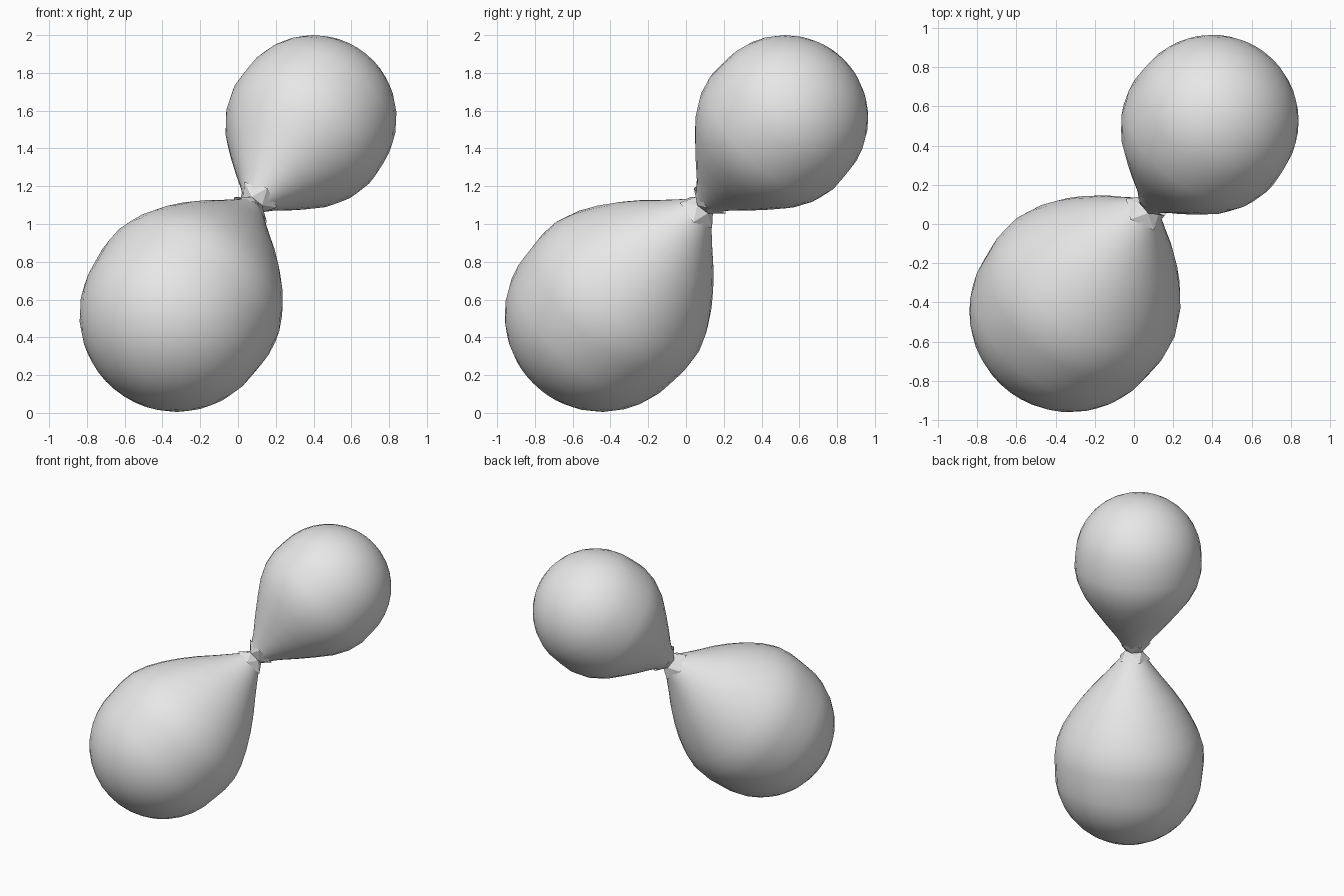
import bpy, bmesh, math
from mathutils import Vector

if "Cube" in bpy.data.objects:
    bpy.data.objects.remove(bpy.data.objects["Cube"])

# One plain grey for everything
grey = bpy.data.materials.new("plain grey")
grey.diffuse_color = (0.8, 0.8, 0.8, 1)
grey.use_nodes = True
grey.node_tree.nodes["Principled BSDF"].inputs["Base Color"].default_value = grey.diffuse_color

# Axis running through both blobs
LOW = Vector((-0.325, -0.445, 0.52))
HIGH = Vector((0.40, 0.525, 1.56))
AXIS = (HIGH - LOW).normalized()


def revolve(name, origin, direction, rings, sides, twist=0.0, pole=False):
    """Sweep (distance, radius) rings around a line; optionally close the start."""
    rot = direction.to_track_quat('Z', 'Y')
    bm = bmesh.new()
    loops = []
    for k, (t, r) in enumerate(rings):
        loop = []
        for i in range(sides):
            a = math.tau * i / sides + k * twist
            p = Vector((r * math.cos(a), r * math.sin(a), t))
            loop.append(bm.verts.new(origin + rot @ p))
        loops.append(loop)
    for a, b in zip(loops, loops[1:]):
        for i in range(sides):
            j = (i + 1) % sides
            if twist:
                bm.faces.new((a[i], a[j], b[i]))
                bm.faces.new((a[j], b[j], b[i]))
            else:
                bm.faces.new((a[i], a[j], b[j], b[i]))
    if pole:
        tip = bm.verts.new(origin - direction * pole)
        for i in range(sides):
            bm.faces.new((tip, loops[0][(i + 1) % sides], loops[0][i]))
    bmesh.ops.recalc_face_normals(bm, faces=bm.faces)
    mesh = bpy.data.meshes.new(name)
    bm.to_mesh(mesh)
    bm.free()
    mesh.materials.append(grey)
    obj = bpy.data.objects.new(name, mesh)
    bpy.context.collection.objects.link(obj)
    return obj


def teardrop(name, origin, direction, radius, taper):
    """Round far end followed by a taper towards the neck."""
    steps = 9
    rings = []
    for k in range(1, steps):
        a = math.pi / 2 * k / steps
        rings.append((-radius * math.cos(a), radius * math.sin(a)))
    obj = revolve(name, origin, direction, rings + taper, 32, pole=radius)
    for poly in obj.data.polygons:
        poly.use_smooth = True
    return obj


# Large lower blob
teardrop("lower_blob", LOW, AXIS, 0.515,
         [(0, .515), (.1, .522), (.2, .513), (.3, .478), (.4, .425), (.5, .36),
          (.6, .285), (.7, .2), (.78, .135), (.85, .08)])

# Smaller upper blob
teardrop("upper_blob", HIGH, -AXIS, 0.44,
         [(0, .44), (.1, .443), (.2, .42), (.3, .37), (.4, .295), (.5, .215),
          (.6, .13), (.67, .08)])

# Coarse faceted neck joining the two
revolve("neck", LOW, AXIS, [(.83, .115), (.89, .06), (.95, .115)], 5,
        twist=math.pi / 5)
